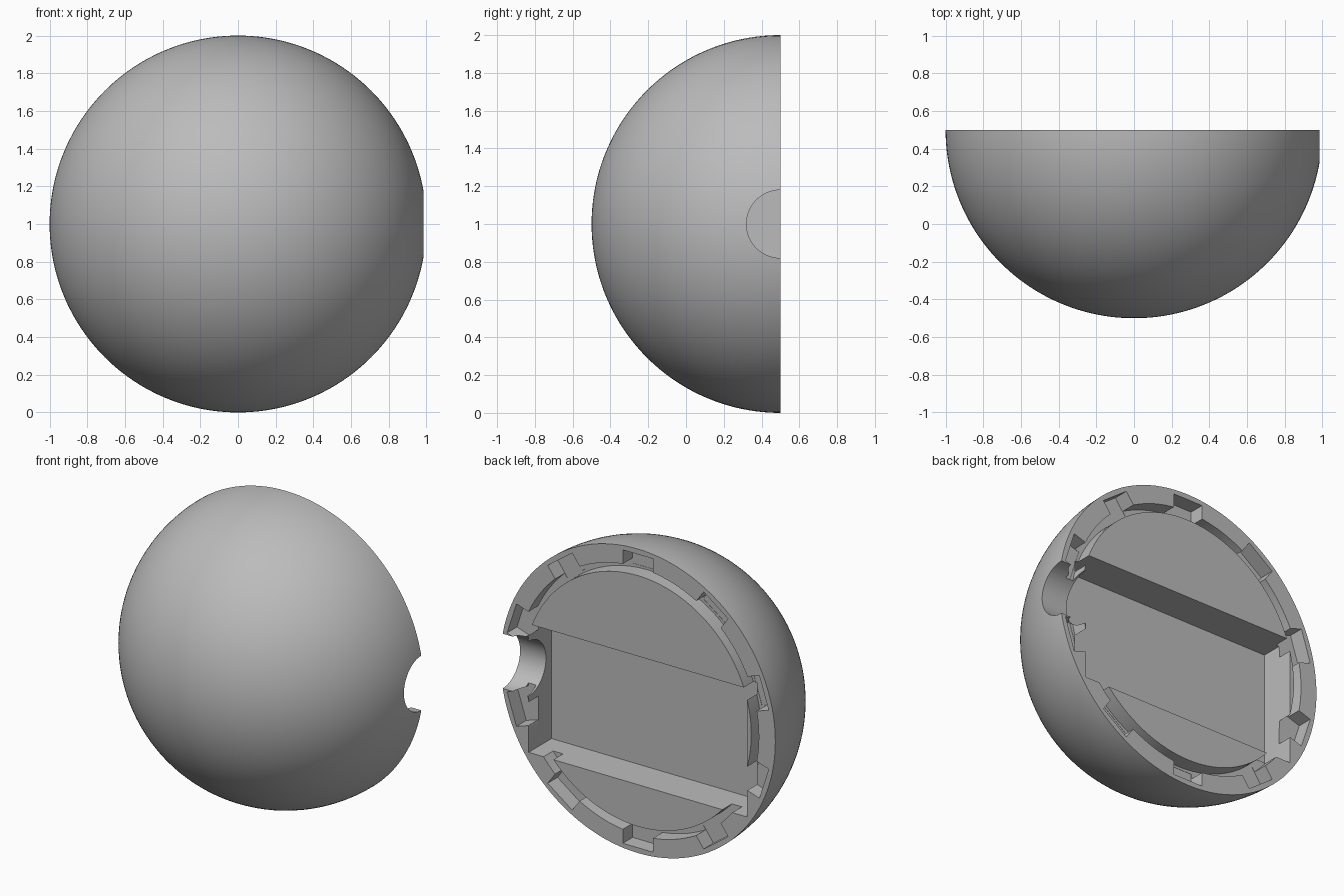
import bpy, bmesh, math
from mathutils import Matrix, Vector

cube = bpy.data.objects.get("Cube")
if cube:
    bpy.data.objects.remove(cube, do_unlink=True)

CENTRE = Vector((0, 0.5, 1))   # middle of the open face
RIM_IN, PLUG_R, GROOVE = 0.88, 0.825, 0.10
NOTCHES = 10

grey = bpy.data.materials.new("plain grey")
grey.use_nodes = True
grey.diffuse_color = (0.5, 0.5, 0.5, 1)
grey.node_tree.nodes["Principled BSDF"].inputs["Base Color"].default_value = (0.5, 0.5, 0.5, 1)


def make_object(name, bm):
    bmesh.ops.recalc_face_normals(bm, faces=bm.faces)
    mesh = bpy.data.meshes.new(name)
    bm.to_mesh(mesh)
    bm.free()
    obj = bpy.data.objects.new(name, mesh)
    obj.data.materials.append(grey)
    bpy.context.collection.objects.link(obj)
    return obj


def add_box(bm, low, high, turn=Matrix()):
    low, high = Vector(low), Vector(high)
    size = Matrix.Diagonal((high - low).to_4d())
    size[3][3] = 1
    place = Matrix.Translation(CENTRE) @ turn @ Matrix.Translation((low + high) / 2)
    bmesh.ops.create_cube(bm, size=1, matrix=place @ size)


def cut(target, name, bm):
    cutter = make_object(name, bm)
    cutter.hide_render = True
    mod = target.modifiers.new(name, "BOOLEAN")
    mod.operation = "DIFFERENCE"
    mod.solver = "EXACT"
    mod.object = cutter
    bpy.context.view_layer.objects.active = target
    bpy.ops.object.modifier_apply(modifier=name)
    bpy.data.objects.remove(cutter, do_unlink=True)


# Half ball with a ring groove, spun around the y axis
steps = 48
profile = [(math.sin(a), -math.cos(a))
           for a in (math.pi / 2 * i / steps for i in range(steps + 1))]
profile += [(RIM_IN, 0), (RIM_IN, -GROOVE), (PLUG_R, -GROOVE), (PLUG_R, 0), (0, 0)]
bm = bmesh.new()
verts = [bm.verts.new(CENTRE + Vector((r, y, 0))) for r, y in profile]
edges = [bm.edges.new(pair) for pair in zip(verts, verts[1:])]
bmesh.ops.spin(bm, geom=verts + edges, cent=CENTRE, axis=(0, 1, 0),
               angle=math.tau, steps=128, use_merge=True)
bmesh.ops.remove_doubles(bm, verts=bm.verts, dist=0.0001)
shell = make_object("half_ball_shell", bm)

# Notches around the inside of the rim
for i in range(NOTCHES):
    bm = bmesh.new()
    add_box(bm, (-0.11, -GROOVE - 0.002, 0.84), (0.11, 0.1, 0.965),
            Matrix.Rotation(math.tau * i / NOTCHES, 4, "Y"))
    cut(shell, "rim_notch", bm)

# Wide rectangular pocket
bm = bmesh.new()
add_box(bm, (-0.795, -0.238, -0.55), (0.795, 0.1, 0.295))
cut(shell, "pocket", bm)

# Round opening through one side
bm = bmesh.new()
bmesh.ops.create_cone(bm, cap_ends=True, segments=64, radius1=0.18, radius2=0.18, depth=0.6,
                      matrix=Matrix.Translation(CENTRE + Vector((0.9, 0, 0)))
                      @ Matrix.Rotation(math.pi / 2, 4, "Y"))
cut(shell, "side_opening", bm)

bpy.ops.object.select_all(action="DESELECT")
shell.select_set(True)
bpy.context.view_layer.objects.active = shell
bpy.ops.object.shade_smooth_by_angle(angle=math.radians(30))
